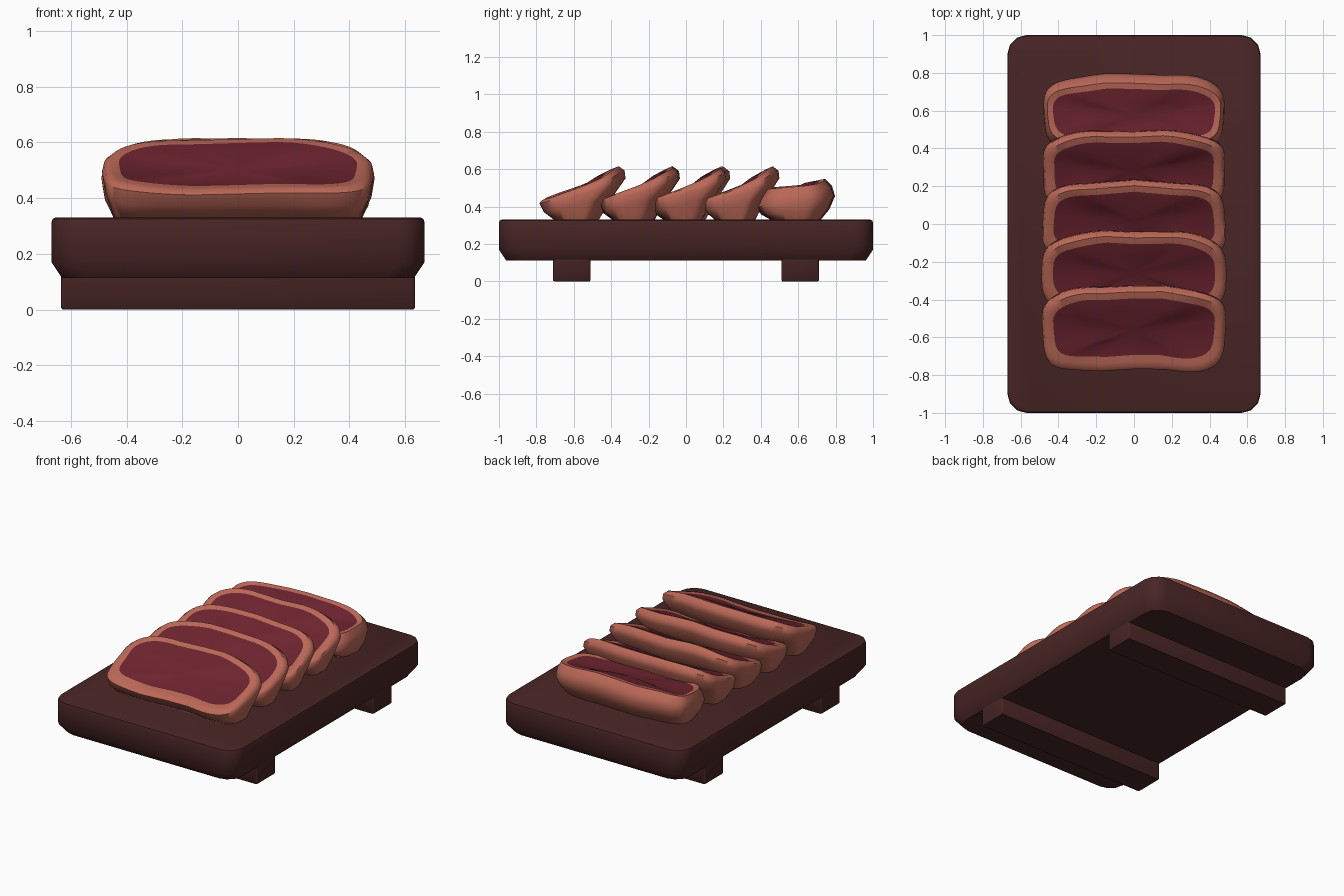
import bpy, bmesh, math

if "Cube" in bpy.data.objects:
    bpy.data.objects.remove(bpy.data.objects["Cube"])


def material(name, col):
    m = bpy.data.materials.new(name)
    m.diffuse_color = (*col, 1)
    m.use_nodes = True
    m.node_tree.nodes["Principled BSDF"].inputs["Base Color"].default_value = m.diffuse_color
    return m


WOOD = material("dark wood", (0.066, 0.018, 0.018))
RIND = material("seared rind", (0.50, 0.140, 0.097))
RARE = material("rare meat", (0.150, 0.017, 0.028))


def loft(name, rings, mats, top_mat_from=None, centre_drop=0.0, angle=40):
    """Skin a stack of closed rings, capping both ends."""
    bm = bmesh.new()
    loops = [[bm.verts.new(p) for p in r] for r in rings]
    n = len(loops[0])
    for k in range(len(loops) - 1):
        a, b = loops[k], loops[k + 1]
        for i in range(n):
            j = (i + 1) % n
            f = bm.faces.new((a[i], a[j], b[j], b[i]))
            if top_mat_from is not None and k >= top_mat_from:
                f.material_index = 1
    bm.faces.new(loops[0][::-1])
    top = loops[-1]
    if top_mat_from is None:
        bm.faces.new(top)
    else:
        c = [sum(v.co[i] for v in top) / n for i in range(3)]
        cv = bm.verts.new((c[0], c[1], c[2] - centre_drop))
        for i in range(n):
            bm.faces.new((top[i], top[(i + 1) % n], cv)).material_index = 1
    bmesh.ops.recalc_face_normals(bm, faces=bm.faces)
    me = bpy.data.meshes.new(name)
    bm.to_mesh(me)
    bm.free()
    ob = bpy.data.objects.new(name, me)
    bpy.context.collection.objects.link(ob)
    for m in mats:
        me.materials.append(m)
    bpy.ops.object.select_all(action='DESELECT')
    ob.select_set(True)
    bpy.context.view_layer.objects.active = ob
    bpy.ops.object.shade_smooth_by_angle(angle=math.radians(angle))
    return ob


def rounded_rect(hx, hy, z, r, cy=0.0, seg=3):
    pts = []
    for q, (sx, sy) in enumerate(((1, 1), (-1, 1), (-1, -1), (1, -1))):
        for k in range(seg + 1):
            a = math.pi / 2 * (q + k / seg)
            pts.append((sx * (hx - r) + r * math.cos(a),
                        cy + sy * (hy - r) + r * math.sin(a), z))
    return pts


# Serving board with a tapered underside
loft("board", [rounded_rect(0.67 - d, 1.0 - d, z, 0.10) for d, z in
               ((0.038, 0.113), (0.0, 0.17), (0.0, 0.312), (0.004, 0.325), (0.015, 0.33))],
     [WOOD])

# Two cross-bar feet
for side, label in ((-1, "front"), (1, "back")):
    loft(label + "_foot", [rounded_rect(0.635 - d, 0.10 - d, z, 0.01, cy=side * 0.61) for d, z in
                           ((0.005, 0.0), (0.0, 0.006), (0.0, 0.13))], [WOOD])


def slice_ring(w, front, back, seed, wave, n=56, sag=0.0):
    """Lumpy rounded outline running from a front (y, z) to a back (y, z)."""
    pts = []
    for i in range(n):
        a = 2 * math.pi * i / n
        c, s = math.cos(a), math.sin(a)
        u = math.copysign(abs(c) ** 0.5, c)
        v = math.copysign(abs(s) ** 0.5, s)
        t = (v + 1) / 2
        x = w * u * (1 + 0.012 * math.sin(3 * v + seed))
        dip = wave * math.cos(u * math.pi * 0.75) * (0.5 if v > 0 else 1) * abs(v)
        lump = 0.006 * math.sin(7 * u + seed * 2.3) * abs(v)
        y = front[0] + (back[0] - front[0]) * t + dip + lump
        z = front[1] + (back[1] - front[1]) * t - sag * (1 - v * v)
        z += 0.004 * math.sin(5 * u + seed) - 0.022 * abs(u) ** 4 * t * (1 if z > 0.45 else 0)
        pts.append((x, y, max(z, 0.325)))
    return pts


# Side profile of a leaning slice: half width, front offset/z, back offset/z, sag
LEAN = [(0.44, (0.09, 0.32), (0.31, 0.32), 0),
        (0.475, (0.025, 0.37), (0.385, 0.45), 0),
        (0.485, (0.0, 0.415), (0.455, 0.55), 0),
        (0.478, (0.012, 0.43), (0.45, 0.59), 0),
        (0.455, (0.04, 0.44), (0.42, 0.612), 0.004),
        (0.425, (0.075, 0.447), (0.385, 0.598), 0.008),
        (0.25, (0.15, 0.47), (0.31, 0.56), 0.006)]
# The last slice lies flatter
FLAT = [(0.44, (0.09, 0.32), (0.34, 0.32), 0),
        (0.465, (0.03, 0.36), (0.39, 0.39), 0),
        (0.475, (0.0, 0.40), (0.42, 0.46), 0),
        (0.470, (0.02, 0.45), (0.405, 0.51), 0),
        (0.455, (0.05, 0.495), (0.37, 0.545), 0),
        (0.425, (0.08, 0.495), (0.34, 0.538), 0.004),
        (0.25, (0.15, 0.495), (0.27, 0.525), 0.004)]

# Five overlapping slices: front y, length scale, waviness, profile
ROW = [(-0.79, 1.0, 0.022, LEAN), (-0.475, 0.95, 0.014, LEAN), (-0.20, 0.93, 0.014, LEAN),
       (0.075, 0.91, 0.014, LEAN), (0.37, 1.0, 0.010, FLAT)]
for i, (y0, k, wave, prof) in enumerate(ROW):
    rings = [slice_ring(w, (y0 + k * f[0], f[1]), (y0 + k * b[0], b[1]), i * 1.7, wave, sag=sag)
             for w, f, b, sag in prof]
    loft(f"meat_slice_{i + 1}", rings, [RIND, RARE], top_mat_from=5, centre_drop=0.002, angle=50)
